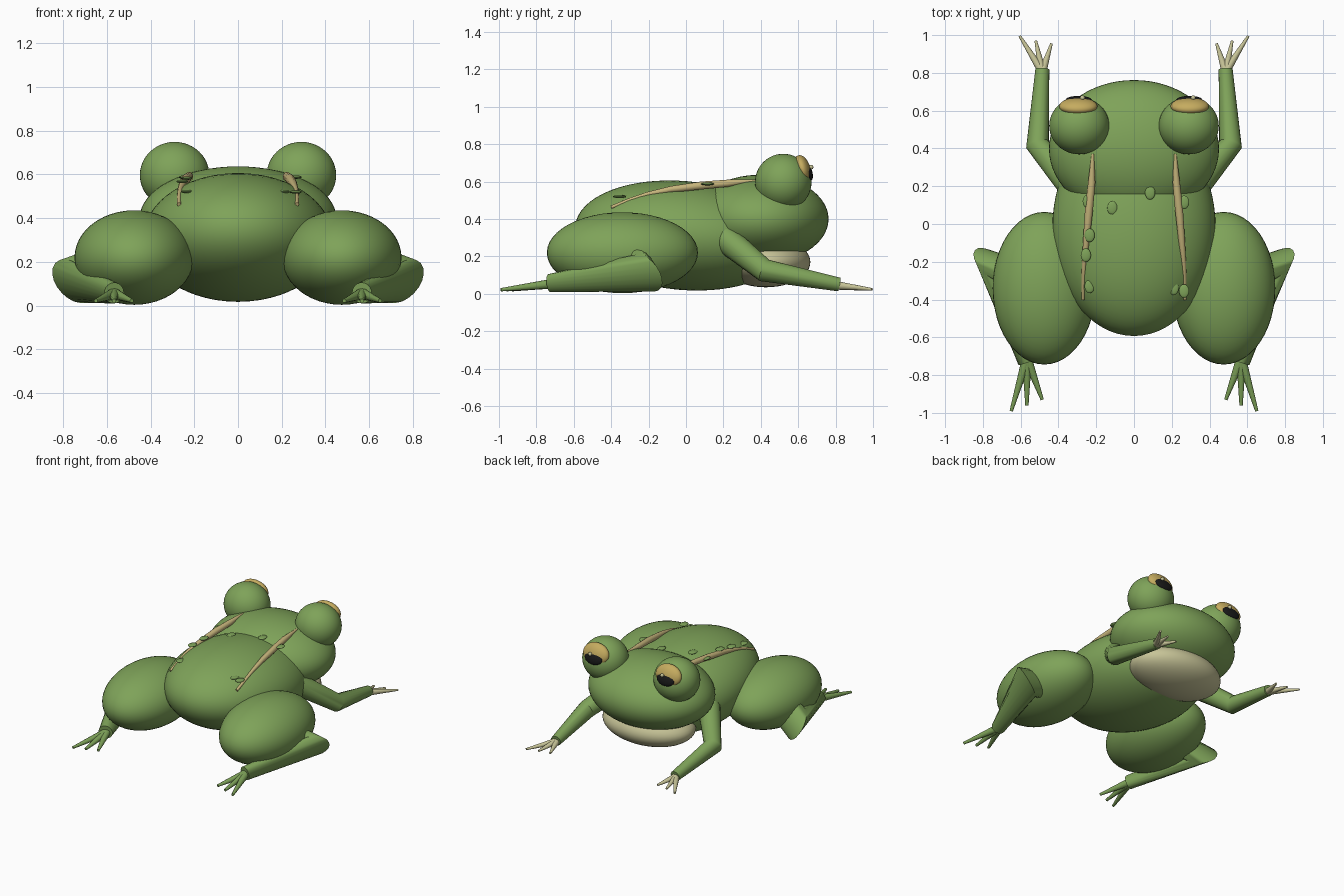
import bpy, bmesh, math
from mathutils import Vector, Matrix

if "Cube" in bpy.data.objects:
    bpy.data.objects.remove(bpy.data.objects["Cube"])


def material(name, rgb):
    m = bpy.data.materials.new(name)
    m.diffuse_color = (*rgb, 1)
    m.use_nodes = True
    m.node_tree.nodes["Principled BSDF"].inputs["Base Color"].default_value = m.diffuse_color
    return m


GREEN = material("leaf green", (0.21, 0.365, 0.10))
BEIGE = material("pale beige", (0.57, 0.55, 0.31))
GOLD = material("gold", (0.56, 0.41, 0.115))
TAN = material("tan", (0.57, 0.46, 0.20))
BLACK = material("black", (0.01, 0.01, 0.01))


def finish(bm, name, mat):
    bmesh.ops.recalc_face_normals(bm, faces=bm.faces)
    me = bpy.data.meshes.new(name)
    bm.to_mesh(me)
    bm.free()
    me.materials.append(mat)
    ob = bpy.data.objects.new(name, me)
    bpy.context.collection.objects.link(ob)
    bpy.ops.object.select_all(action='DESELECT')
    bpy.context.view_layer.objects.active = ob
    ob.select_set(True)
    bpy.ops.object.shade_smooth_by_angle(angle=math.radians(40))
    return ob


def ellipsoid(name, centre, radii, mat, tilt=0, seg=48):
    """Ellipsoid, optionally tilted about the x axis (degrees)."""
    bm = bmesh.new()
    bmesh.ops.create_uvsphere(bm, u_segments=seg, v_segments=seg // 2, radius=1)
    rot = Matrix.Rotation(math.radians(tilt), 4, 'X')
    m = Matrix.Translation(centre) @ rot @ Matrix.Diagonal((*radii, 1))
    bmesh.ops.transform(bm, matrix=m, verts=bm.verts)
    return finish(bm, name, mat)


def tube(name, points, radii, mat, sides=20):
    """Tapered tube whose rings lie in the bisecting plane at each bend."""
    pts = [Vector(p) for p in points]
    bm = bmesh.new()
    rings = []
    side = None
    for i, p in enumerate(pts):
        t = Vector()
        if i > 0:
            t += (p - pts[i - 1]).normalized()
        if i < len(pts) - 1:
            t += (pts[i + 1] - p).normalized()
        t.normalize()
        if side is None:
            side = t.orthogonal()
        else:
            # carry the ring start along the previous segment to avoid twist
            d = (p - pts[i - 1]).normalized()
            side = side - d * (side.dot(t) / d.dot(t))
        side.normalize()
        up = t.cross(side)
        rings.append([bm.verts.new(p + radii[i] * (math.cos(a) * side + math.sin(a) * up))
                      for a in (2 * math.pi * k / sides for k in range(sides))])
    for a, b in zip(rings, rings[1:]):
        for k in range(sides):
            n = (k + 1) % sides
            bm.faces.new((a[k], a[n], b[n], b[k]))
    bm.faces.new(rings[0])
    bm.faces.new(rings[-1])
    return finish(bm, name, mat)


# Torso, head and throat
ellipsoid("body", (0, -0.015, 0.312), (0.432, 0.58, 0.291), GREEN, -5, 64)
ellipsoid("head", (0, 0.398, 0.40), (0.45, 0.364, 0.237), GREEN, seg=64)
ellipsoid("throat", (0, 0.427, 0.17), (0.342, 0.238, 0.135), BEIGE)

for s, label in ((1, "right"), (-1, "left")):
    # Eye: ball, iris, pupil and glint
    ellipsoid(f"{label}_eyeball", (s * 0.29, 0.52, 0.597), (0.159, 0.151, 0.152), GREEN)
    ellipsoid(f"{label}_iris", (s * 0.295, 0.623, 0.668), (0.101, 0.042, 0.076), GOLD, 17)
    ellipsoid(f"{label}_pupil", (s * 0.293, 0.656, 0.647), (0.07, 0.02, 0.044), BLACK, 15, 32)
    ellipsoid(f"{label}_glint", (s * 0.293 + 0.02, 0.668, 0.677), (0.013,) * 3, BEIGE, seg=16)

    # Hind leg
    ellipsoid(f"{label}_thigh", (s * 0.475, -0.34, 0.220), (0.273, 0.404, 0.216), GREEN)
    tube(f"{label}_shin", [(s * 0.45, -0.34, 0.24), (s * 0.755, -0.215, 0.112), (s * 0.567, -0.73, 0.058)],
         [0.10, 0.116, 0.048], GREEN)
    for i, (x, y) in enumerate(((0.65, -0.99), (0.567, -0.96), (0.486, -0.93))):
        tube(f"{label}_toe_{i + 1}", [(s * 0.567, -0.71, 0.055), (s * x, y, 0.022)],
             [0.027, 0.009], GREEN, 12)

    # Front leg
    tube(f"{label}_arm", [(s * 0.335, 0.21, 0.295), (s * 0.511, 0.42, 0.125), (s * 0.485, 0.82, 0.05)],
         [0.075, 0.062, 0.037], GREEN)
    for i, (x, y) in enumerate(((0.605, 0.995), (0.52, 0.97), (0.437, 0.955))):
        tube(f"{label}_finger_{i + 1}", [(s * 0.485, 0.805, 0.045), (s * x, y, 0.024)],
             [0.023, 0.007], BEIGE, 12)

    # Ridge along the back
    tube(f"{label}_back_ridge",
         [(s * 0.218, 0.37, 0.604), (s * 0.224, 0.22, 0.591), (s * 0.238, 0.08, 0.579),
          (s * 0.252, -0.08, 0.559), (s * 0.264, -0.21, 0.532), (s * 0.268, -0.30, 0.502),
          (s * 0.27, -0.40, 0.463)],
         [0.007, 0.020, 0.022, 0.018, 0.012, 0.011, 0.009], TAN, 12)

# Flat, level warts on the back: x, y, z
warts = ((-0.245, 0.12, 0.588), (-0.115, 0.085, 0.584), (-0.235, -0.06, 0.583),
         (-0.255, -0.165, 0.568), (-0.235, -0.33, 0.522), (0.085, 0.165, 0.588),
         (0.265, 0.115, 0.588), (0.21, -0.34, 0.522), (0.265, -0.355, 0.520))
for i, w in enumerate(warts):
    ellipsoid(f"wart_{i + 1}", w, (0.027, 0.036, 0.008), GREEN, seg=16)
